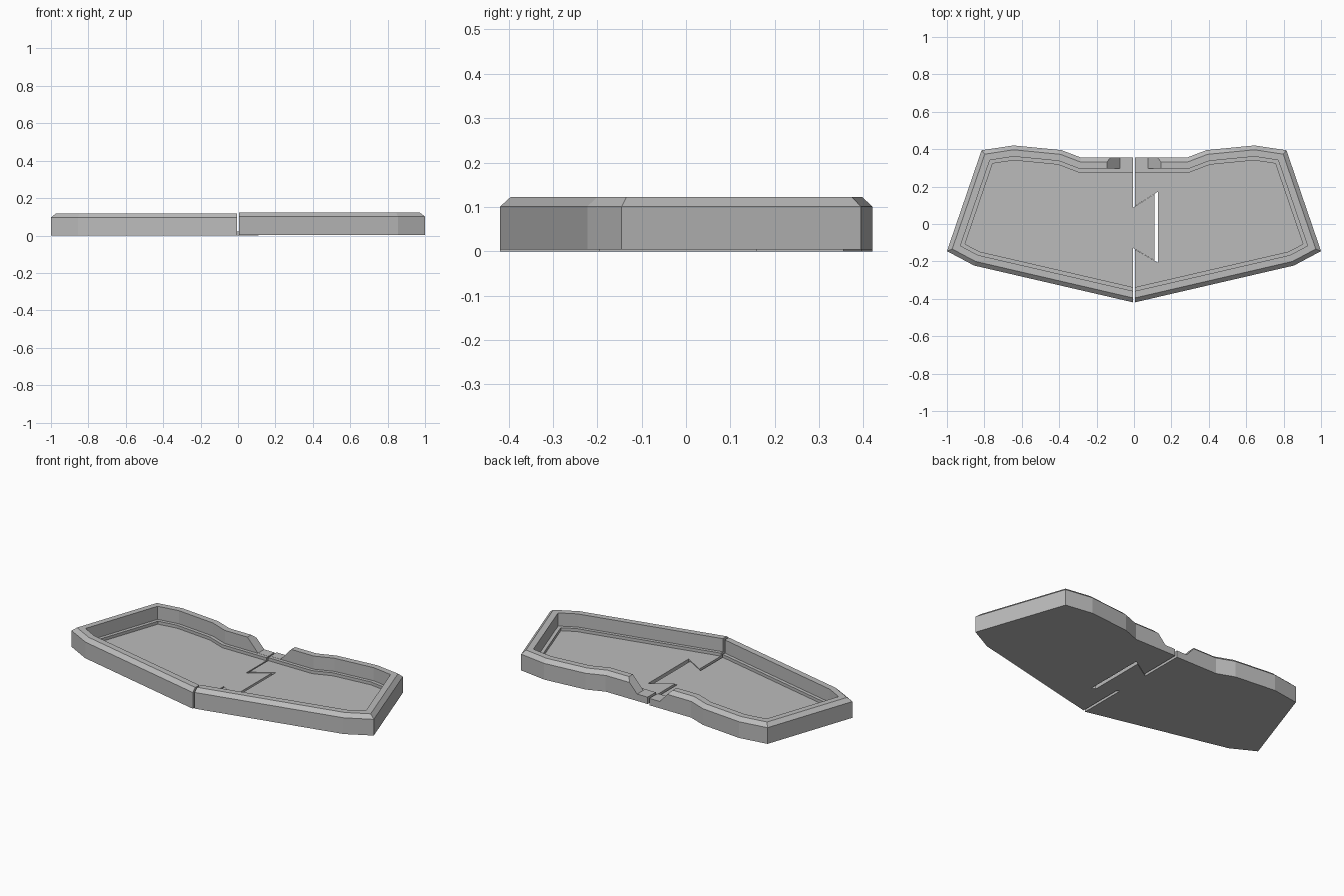
import bpy, bmesh
from mathutils import Vector

if "Cube" in bpy.data.objects:
    bpy.data.objects.remove(bpy.data.objects["Cube"])

grey = bpy.data.materials.new("plain grey")
grey.diffuse_color = (0.5, 0.5, 0.5, 1)
grey.use_nodes = True
grey.node_tree.nodes["Principled BSDF"].inputs["Base Color"].default_value = grey.diffuse_color

# tray outline, right side from front centre to back, then mirrored
side = [(0.855, -0.222), (1.0, -0.145), (0.815, 0.394), (0.645, 0.42), (0.388, 0.395), (0.283, 0.355)]
outline = [(0, -0.42)] + side + [(-x, y) for x, y in reversed(side)]


def inset(pts, d):
    """Offset a counter-clockwise outline inwards by d."""
    out, n = [], len(pts)
    for i in range(n):
        a, b, c = (Vector(pts[(i + k) % n]) for k in (-1, 0, 1))
        u, v = (b - a).normalized(), (c - b).normalized()
        nu, nv = Vector((-u.y, u.x)), Vector((-v.y, v.x))
        out.append(tuple(b + (nu + nv) * d / (1 + nu.dot(nv))))
    return out


def solid(name, rings):
    """Closed body from stacked rings of 3D points, capped at both ends."""
    bm = bmesh.new()
    loops = [[bm.verts.new(p) for p in r] for r in rings]
    bm.faces.new(list(reversed(loops[0])))
    bm.faces.new(loops[-1])
    n = len(loops[0])
    for lo, hi in zip(loops, loops[1:]):
        for i in range(n):
            j = (i + 1) % n
            bm.faces.new((lo[i], lo[j], hi[j], hi[i]))
    bmesh.ops.recalc_face_normals(bm, faces=bm.faces)
    me = bpy.data.meshes.new(name)
    bm.to_mesh(me)
    bm.free()
    me.materials.append(grey)
    ob = bpy.data.objects.new(name, me)
    bpy.context.collection.objects.link(ob)
    return ob


def ring(pts, z):
    return [(x, y, z) for x, y in pts]


def tray(name):
    # (inset, height): outer wall, chamfer, rim, inner wall, ledge, floor
    steps = [(0, 0), (0, 0.097), (0.023, 0.1185), (0.059, 0.1185),
             (0.059, 0.04), (0.079, 0.04), (0.079, 0.022)]
    return solid(name, [ring(inset(outline, d), z) for d, z in steps])


# cutter: sloped cable notch in the back wall
section = [(0.075, 0.041), (0.185, 0.16), (-0.185, 0.16), (-0.075, 0.041)]
section[1], section[2] = (0.182, 0.16), (-0.182, 0.16)
notch = solid("notch_cutter", [[(x, y, z) for x, z in section] for y in (0.285, 0.6)])

# cutters: each half's territory, with dovetail tongue / pocket
left_area = [(-2, -2), (-0.006, -2), (-0.006, -0.128), (0.109, -0.195),
             (0.109, 0.160), (-0.006, 0.087), (-0.006, 2), (-2, 2)]
right_area = [(2, -2), (2, 2), (0.006, 2), (0.006, 0.0955),
              (0.128, 0.173), (0.128, -0.207), (0.006, -0.136), (0.006, -2)]
cutters = [notch]

for name, area, lift in (("left_tray", left_area, 0), ("right_tray", right_area, 0.004)):
    ob = tray(name)
    zone = solid(name + "_cutter", [ring(area, -1), ring(area, 1)])
    cutters.append(zone)
    for cutter, op in ((notch, 'DIFFERENCE'), (zone, 'INTERSECT')):
        m = ob.modifiers.new(op.lower(), 'BOOLEAN')
        m.object, m.operation, m.solver = cutter, op, 'EXACT'
    bpy.context.view_layer.update()
    me = bpy.data.meshes.new_from_object(ob.evaluated_get(bpy.context.evaluated_depsgraph_get()))
    ob.modifiers.clear()
    ob.data = me
    ob.location.z = lift

for c in cutters:
    bpy.data.objects.remove(c)
